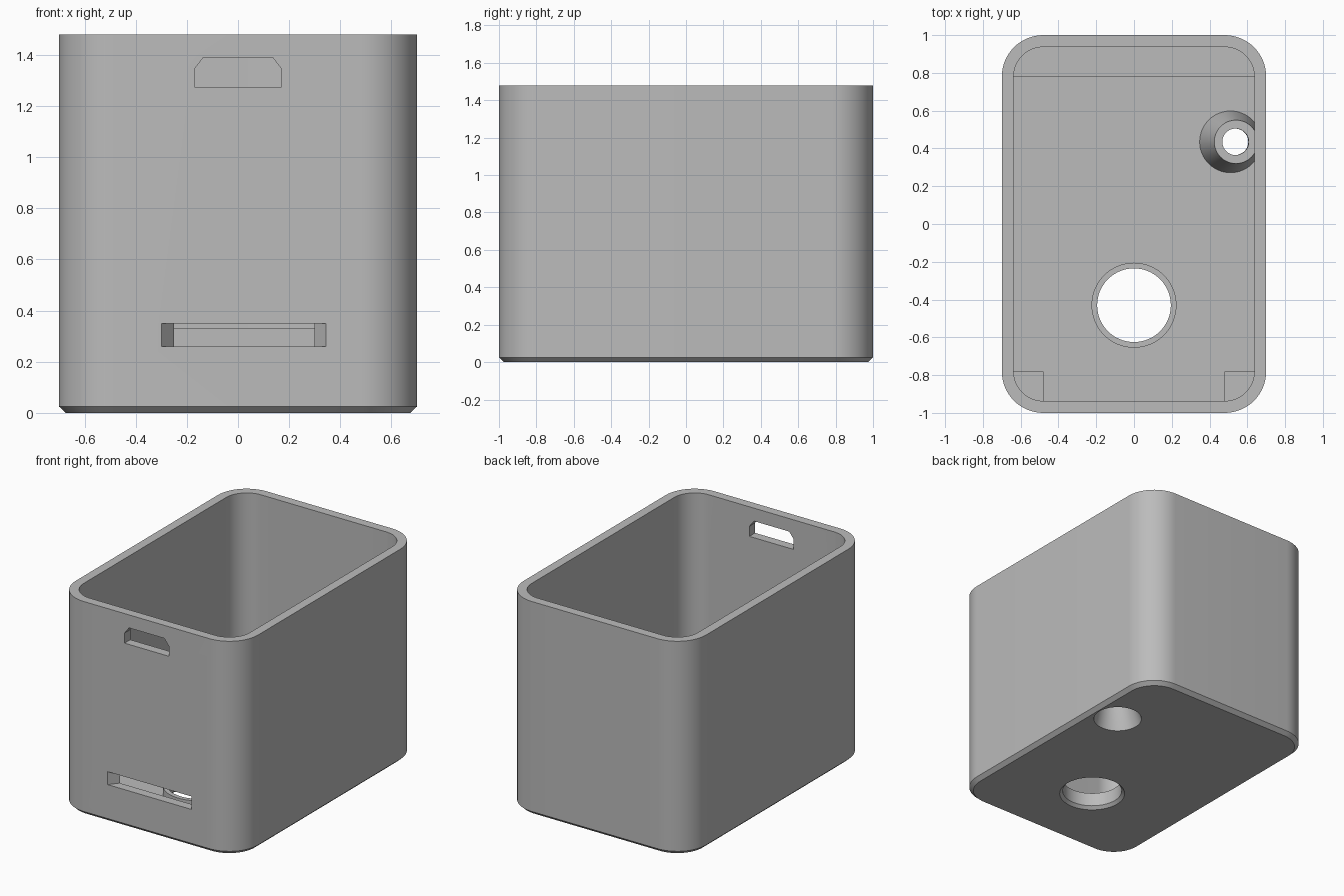
import bpy, bmesh, math

cube = bpy.data.objects.get("Cube")
if cube:
    bpy.data.objects.remove(cube, do_unlink=True)

grey = bpy.data.materials.new("plain grey")
grey.use_nodes = True
COLOUR = (0.5, 0.5, 0.5, 1)
grey.diffuse_color = COLOUR
grey.node_tree.nodes["Principled BSDF"].inputs["Base Color"].default_value = COLOUR

HX, HY, TOP = 0.70, 1.0, 1.48      # half width, half length, height
WALL, FLOOR, RADIUS = 0.063, 0.06, 0.22
CX, CY = HX - RADIUS, HY - RADIUS  # corner arc centres


def arc(cx, cy, r, start, end, steps):
    angles = [start + (end - start) * i / steps for i in range(steps + 1)]
    return [(cx + r * math.cos(a), cy + r * math.sin(a)) for a in angles]


def corner(sx, sy, r):
    """Quarter arc of the rounded outline, ordered counter-clockwise."""
    start = {(1, 1): 0, (-1, 1): 1, (-1, -1): 2, (1, -1): 3}[sx, sy] * math.pi / 2
    return arc(sx * CX, sy * CY, r, start, start + math.pi / 2, 16)


def outline(inset, z):
    r = RADIUS - inset
    quads = [(1, 1), (-1, 1), (-1, -1), (1, -1)]
    return [(x, y, z) for q in quads for x, y in corner(*q, r)]


def circle(cx, cy, r, z):
    return [(x, y, z) for x, y in arc(cx, cy, r, 0, math.tau, 64)[:-1]]


def loft(name, rings):
    """Closed solid skinned through rings with equal point counts."""
    bm = bmesh.new()
    loops = [[bm.verts.new(p) for p in ring] for ring in rings]
    n = len(loops[0])
    for low, high in zip(loops, loops[1:]):
        for i in range(n):
            j = (i + 1) % n
            bm.faces.new((low[i], low[j], high[j], high[i]))
    bm.faces.new(loops[0][::-1])
    bm.faces.new(loops[-1])
    bmesh.ops.recalc_face_normals(bm, faces=bm.faces)
    mesh = bpy.data.meshes.new(name)
    bm.to_mesh(mesh)
    bm.free()
    mesh.materials.append(grey)
    obj = bpy.data.objects.new(name, mesh)
    bpy.context.collection.objects.link(obj)
    return obj


def prism(name, points, z0, z1):
    return loft(name, [[(x, y, z) for x, y in points] for z in (z0, z1)])


def combine(target, other, operation):
    mod = target.modifiers.new(operation, "BOOLEAN")
    mod.operation, mod.solver, mod.object = operation, "EXACT", other
    bpy.context.view_layer.objects.active = target
    bpy.ops.object.modifier_apply(modifier=mod.name)
    bpy.data.objects.remove(other, do_unlink=True)


# Hollow box with rounded corners and a chamfered foot
case = loft("open_case", [outline(0.027, 0), outline(0, 0.025), outline(0, TOP)])
combine(case, loft("cavity", [outline(WALL, FLOOR), outline(WALL, TOP + 0.1)]), "DIFFERENCE")

# Ledge along the back wall and supports in the two front corners
LEDGE_Z, BASE_Z, SINK = 0.33, 0.04, RADIUS - WALL + 0.02
back = corner(1, 1, SINK) + corner(-1, 1, SINK)
combine(case, prism("back_ledge", back, BASE_Z, LEDGE_Z), "UNION")
for side in (-1, 1):
    pie = [(side * CX, -CY)] + corner(side, -1, SINK)
    combine(case, prism("front_support", pie, BASE_Z, LEDGE_Z), "UNION")

# Raised collar around the round floor opening
HOLE_Y, HOLE_R = -0.43, 0.195
combine(case, loft("floor_collar", [circle(0, HOLE_Y, 0.225, BASE_Z),
                                    circle(0, HOLE_Y, 0.225, 0.115)]), "UNION")
combine(case, loft("floor_hole", [circle(0, HOLE_Y, r, z) for r, z in
                                  ((0.225, -0.01), (HOLE_R, 0.02), (HOLE_R, 0.2))]), "DIFFERENCE")

# Hollow leaning cone beside the wall
CONE_Y, CONE_TOP = 0.435, 0.36
combine(case, loft("cable_cone", [circle(0.51, CONE_Y, 0.165, FLOOR - 0.01),
                                  circle(0.54, CONE_Y, 0.115, CONE_TOP)]), "UNION")
combine(case, loft("cone_bore", [circle(0.505, CONE_Y, 0.16, -0.01),
                                 circle(0.535, CONE_Y, 0.07, CONE_TOP - 0.05),
                                 circle(0.54, CONE_Y, 0.07, CONE_TOP + 0.05)]), "DIFFERENCE")

# Tapered slot low in the front wall
slot = [(-0.30, -HY), (0.345, -HY), (0.30, -HY + WALL), (0.30, -0.9),
        (-0.25, -0.9), (-0.25, -HY + WALL)]
slot = [(-0.30, -1.1), (0.345, -1.1)] + slot[1:] + slot[:1]
combine(case, prism("front_slot", slot, 0.26, 0.35), "DIFFERENCE")

# Opening with clipped upper corners near the rim
window = [(-0.17, 1.275), (0.17, 1.275), (0.17, 1.345), (0.135, 1.39),
          (-0.135, 1.39), (-0.17, 1.345)]
combine(case, loft("front_window", [[(x, y, z) for x, z in window]
                                    for y in (-1.1, -0.85)]), "DIFFERENCE")

bpy.ops.object.select_all(action="DESELECT")
case.select_set(True)
bpy.context.view_layer.objects.active = case
bpy.ops.object.shade_smooth_by_angle(angle=math.radians(30))
